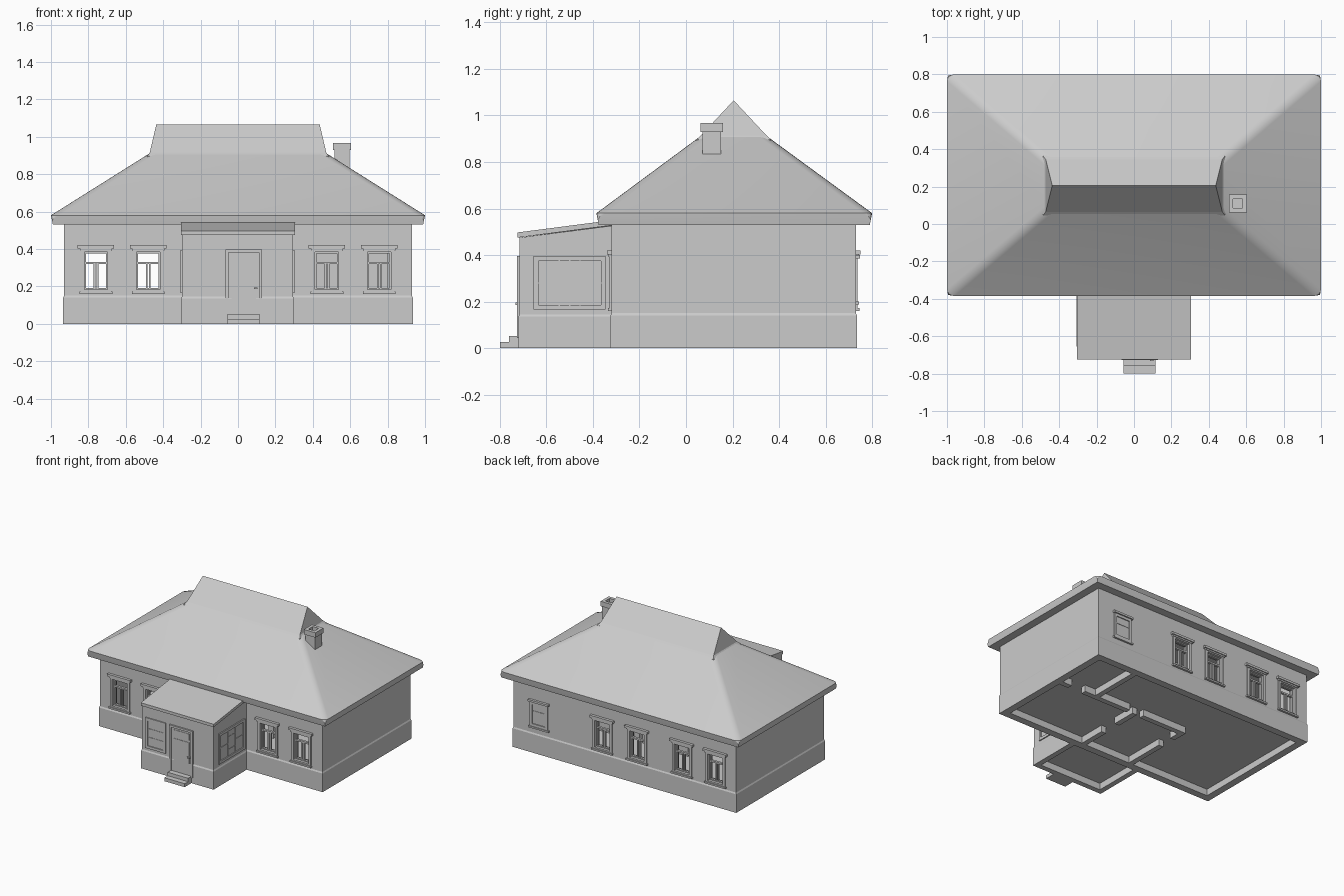
import bpy, bmesh
from math import radians, pi
from mathutils import Matrix, Vector

if "Cube" in bpy.data.objects:
    bpy.data.objects.remove(bpy.data.objects["Cube"])

GREY = (0.6, 0.6, 0.6, 1)
plaster = bpy.data.materials.new("light grey")
plaster.use_nodes = True
plaster.diffuse_color = GREY
plaster.node_tree.nodes["Principled BSDF"].inputs["Base Color"].default_value = GREY


def finish(name, bm):
    bmesh.ops.recalc_face_normals(bm, faces=bm.faces)
    mesh = bpy.data.meshes.new(name)
    bm.to_mesh(mesh)
    bm.free()
    mesh.materials.append(plaster)
    obj = bpy.data.objects.new(name, mesh)
    bpy.context.collection.objects.link(obj)
    return obj


def add_box(bm, x0, x1, y0, y1, z0, z1, matrix=Matrix()):
    size = Matrix.Diagonal((x1 - x0, y1 - y0, z1 - z0, 1))
    centre = Matrix.Translation(((x0 + x1) / 2, (y0 + y1) / 2, (z0 + z1) / 2))
    bmesh.ops.create_cube(bm, size=1, matrix=matrix @ centre @ size)


def boxes(name, items):
    bm = bmesh.new()
    for item in items:
        add_box(bm, *item)
    return finish(name, bm)


def loft(name, rings, closed=False, hip=None, bevel=0.03):
    """Skin rectangular rings (x0, x1, y0, y1, z front, z back)."""
    bm = bmesh.new()
    loops = []
    for x0, x1, y0, y1, zf, zb in rings:
        corners = ((x0, y0, zf), (x1, y0, zf), (x1, y1, zb), (x0, y1, zb))
        loops.append([bm.verts.new(c) for c in corners])
    pairs = list(zip(loops, loops[1:]))
    if closed:
        pairs.append((loops[-1], loops[0]))
    else:
        bm.faces.new(loops[0])
        bm.faces.new(loops[-1])
    for a, b in pairs:
        for i in range(4):
            j = (i + 1) % 4
            bm.faces.new((a[i], a[j], b[j], b[i]))
    if hip is not None:
        edges = [bm.edges.get((loops[hip][i], loops[hip + 1][i])) for i in range(4)]
        bmesh.ops.bevel(bm, geom=edges, offset=bevel, segments=4, profile=0.5, affect="EDGES")
    bmesh.ops.remove_doubles(bm, verts=bm.verts, dist=0.0005)
    return finish(name, bm)


def walls(name, x0, x1, y0, y1, zf, zb, plinth, out=0.005, thick=0.05):
    """Hollow walls with a slightly wider plinth."""
    def ring(grow, a, b):
        return (x0 - grow, x1 + grow, y0 - grow, y1 + grow, a, b)
    return loft(name, [ring(out, 0, 0), ring(out, plinth - .01, plinth - .01),
                       ring(0, plinth, plinth), ring(0, zf, zb),
                       ring(-thick, zf, zb), ring(-thick, 0, 0)], closed=True)


def cut(obj, items):
    cutter = boxes("cutter", items)
    mod = obj.modifiers.new("openings", "BOOLEAN")
    mod.object, mod.operation, mod.solver = cutter, "DIFFERENCE", "EXACT"
    bpy.context.view_layer.update()
    obj.data = bpy.data.meshes.new_from_object(
        obj.evaluated_get(bpy.context.evaluated_depsgraph_get()))
    obj.modifiers.clear()
    bpy.data.objects.remove(cutter)


def frame(half, z0, z1, width, d0, d1):
    """Four boards around an opening, in wall space with -y outward."""
    return [(-half - width, -half, -d1, -d0, z0 - width, z1 + width),
            (half, half + width, -d1, -d0, z0 - width, z1 + width),
            (-half, half, -d1, -d0, z1, z1 + width),
            (-half, half, -d1, -d0, z0 - width, z0)]


def place(name, items, x, y, angle):
    bm = bmesh.new()
    m = Matrix.Translation((x, y, 0)) @ Matrix.Rotation(angle, 4, "Z")
    for item in items:
        add_box(bm, *item, matrix=m)
    return finish(name, bm)


def casement(name, x, y, angle):
    """Ornate open window: casing, cornice, sill, sash bars."""
    h, z0, z1 = WIN
    zt = z0 + 0.68 * (z1 - z0)
    items = frame(h, z0, z1, .02, -.01, .008)
    items += frame(h - .008, z0 + .008, z1 - .008, .008, -.03, -.012)
    items += [(-.097, .097, -.02, .01, .403, .42), (-.086, .086, -.013, .01, .392, .404),
              (-.088, .088, -.016, .01, .160, .172),
              (-h, h, .012, .03, zt, zt + .012),
              (-.013, -.003, .014, .028, z0, zt), (.003, .013, .014, .028, z0, zt)]
    place(name, items, x, y, angle)


def glazed(name, x, y, angle, half, z0, z1, bars):
    """Closed window: frame, shallow panel and thin glazing bars."""
    items = frame(half - .02, z0 + .02, z1 - .02, .02, -.01, .008)
    items += [(-half, half, -.001, .01, z0, z1)]
    for u0, u1, v0, v1 in bars:
        w, t = half - .02, z1 - z0 - .04
        add = .003
        items.append((u0 * w - add, u1 * w + add, -.004, 0,
                      z0 + .02 + v0 * t - add, z0 + .02 + v1 * t + add))
    place(name, items, x, y, angle)


# Main walls with open windows
WIN = (.062, .183, .383)
FRONT, BACK = -.32, .73
front_x = (-.76, -.48, .475, .755)
back_x = (-.76, -.48, -.105, .185)
house = walls("house_walls", -.93, .93, FRONT, BACK, .54, .54, .15)
cut(house, [(x - WIN[0], x + WIN[0], y - .1, y + .1, WIN[1], WIN[2])
            for xs, y in ((front_x, FRONT), (back_x, BACK)) for x in xs])
for i, x in enumerate(front_x):
    casement(f"front_window_{i + 1}", x, FRONT, 0)
for i, x in enumerate(back_x):
    casement(f"back_window_{i + 1}", x, BACK, pi)
glazed("small_back_window", .715, BACK, pi, .075, .2, .385, [(-1, 1, .65, .65)])
boxes("small_back_window_trim", [(.63, .80, .72, .748, .385, .4), (.63, .80, .72, .744, .188, .2)])

# Floor and inner partitions with doorways
boxes("floor", [(-.9, .9, -.29, .7, .05, .065)])
T = .02
boxes("partitions", [
    (.57 - T, .57 + T, .27, .70, 0, .54),
    (.80, .90, .27 - T, .27 + T, 0, .54), (.28, .68, .27 - T, .27 + T, 0, .54),
    (-.2, .16, .27 - T, .27 + T, 0, .54),
    (.22 - T, .22 + T, -.29, -.06, 0, .54), (.22 - T, .22 + T, .08, .27, 0, .54),
    (-.2 - T, -.2 + T, -.29, .05, 0, .54), (-.2 - T, -.2 + T, .17, .27 + T, 0, .54)])

# Hipped roof, raised gable on top
roof = loft("main_roof", [(-.99, .99, -.375, .79, .53, .53), (-1, 1, -.385, .80, .58, .58),
                          (-.47, .47, .065, .345, .913, .913)], hip=1)
loft("upper_roof", [(-.485, .485, .045, .365, .885, .885), (-.487, .487, .045, .365, .897, .897),
                    (-.472, .472, .065, .345, .915, .915),
                    (-.437, .437, .205, .205, 1.065, 1.065)])

# Chimney with a hollow capped top
def square(r, z):
    return (.555 - r, .555 + r, .11 - r, .11 + r, z, z)
loft("chimney", [square(.04, .8), square(.04, .93), square(.048, .93), square(.048, .967),
                 square(.025, .967), square(.025, .9)])

# Porch
PF = -.715
walls("porch_walls", -.30, .295, PF, -.285, .475, .53, .145, thick=.035)
boxes("porch_floor", [(-.28, .28, -.70, -.3, .05, .06)])
bm = bmesh.new()
add_box(bm, -.305, .305, -.725, -.3, 0, .022)
for v in bm.verts:
    v.co.z += .475 + (v.co.y + .725) * .13
finish("porch_roof", bm)
glazed("porch_front_window", -.185, PF, 0, .085, .165, .395,
       [(0, 0, 0, 1), (-1, 1, .33, .33), (-1, 1, .67, .67)])
side_bars = [(-.33, -.33, 0, 1), (.33, .33, 0, 1), (-.33, .33, .25, .25), (-.33, .33, .75, .75),
             (-1, -.33, .5, .5), (.33, 1, .5, .5), (0, 0, 0, .25), (0, 0, .75, 1)]
glazed("porch_left_window", .295, -.5, pi / 2, .155, .165, .395, side_bars)
glazed("porch_right_window", -.30, -.5, -pi / 2, .155, .165, .395, side_bars)

# Door and steps
place("door_frame", frame(.082, .06, .38, .016, -.01, .012)[:3], .03, PF, 0)
place("door", [(-.082, .082, -.003, .01, .06, .38), (-.066, .066, -.006, 0, .08, .30),
               (-.066, .066, -.006, 0, .315, .365)], .03, PF, 0)
boxes("door_handle", [(.085, .105, PF - .018, PF, .185, .195)])
boxes("steps", [(-.055, .115, -.80, PF, 0, .026), (-.055, .115, -.76, PF, .026, .052)])

# Soft hips, crisp edges elsewhere
bpy.ops.object.select_all(action="DESELECT")
roof.select_set(True)
bpy.context.view_layer.objects.active = roof
bpy.ops.object.shade_smooth_by_angle(angle=radians(20))
